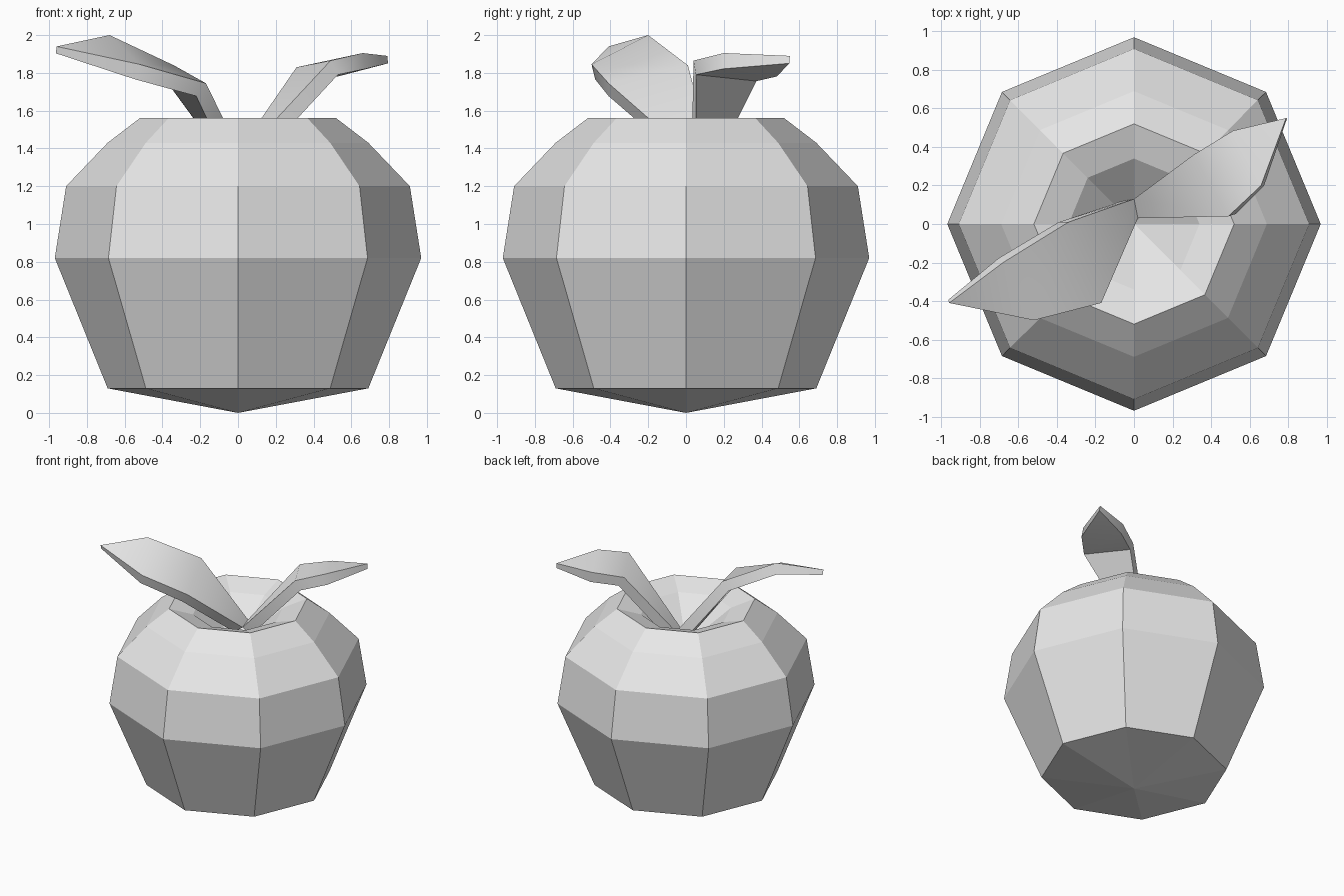
import bpy, bmesh, math
from mathutils import Vector

cube = bpy.data.objects.get("Cube")
if cube:
    bpy.data.objects.remove(cube)

grey = bpy.data.materials.new("plain grey")
grey.use_nodes = True
grey.diffuse_color = (0.8, 0.8, 0.8, 1)
grey.node_tree.nodes["Principled BSDF"].inputs["Base Color"].default_value = (0.8, 0.8, 0.8, 1)


def finish(bm, name):
    bmesh.ops.recalc_face_normals(bm, faces=bm.faces)
    mesh = bpy.data.meshes.new(name)
    bm.to_mesh(mesh)
    bm.free()
    mesh.materials.append(grey)
    obj = bpy.data.objects.new(name, mesh)
    bpy.context.collection.objects.link(obj)
    return obj


# Eight-sided fruit body, turned from a profile that folds into the stem pit
def make_body(profile, sides=8):
    bm = bmesh.new()
    bottom = bm.verts.new((0, 0, profile[0][1]))
    pit = bm.verts.new((0, 0, profile[-1][1]))
    rings = []
    for r, z in profile[1:-1]:
        angles = [math.tau * i / sides for i in range(sides)]
        rings.append([bm.verts.new((r * math.cos(a), r * math.sin(a), z)) for a in angles])
    for i in range(sides):
        j = (i + 1) % sides
        bm.faces.new((bottom, rings[0][j], rings[0][i]))
        for low, high in zip(rings, rings[1:]):
            bm.faces.new((low[i], low[j], high[j], high[i]))
        bm.faces.new((rings[-1][i], rings[-1][j], pit))
    return finish(bm, "fruit_body")


make_body([(0, 0), (0.69, 0.13), (0.97, 0.82), (0.91, 1.2), (0.69, 1.43),
           (0.52, 1.56), (0.34, 1.5), (0, 1.23)])


# Thick curved leaf: a strip between two edges, thickened downwards, thin at the tip
def make_leaf(name, edge_a, edge_b, tip):
    bm = bmesh.new()
    a = [bm.verts.new(p) for p in edge_a]
    b = [bm.verts.new(p) for p in edge_b]
    end = bm.verts.new(tip)
    for i in range(len(a) - 1):
        bm.faces.new((a[i], a[i + 1], b[i + 1], b[i]))
    bm.faces.new((a[-1], end, b[-1]))
    bmesh.ops.recalc_face_normals(bm, faces=bm.faces)
    bm.normal_update()
    if sum(f.normal.z for f in bm.faces) < 0:
        bmesh.ops.reverse_faces(bm, faces=bm.faces)
        bm.normal_update()
    top_faces = list(bm.faces)
    under = {}
    for v in list(bm.verts):
        depth = 0.04 if v is end else 0.085
        under[v] = (v.co - v.normal * depth)
    under = {v: bm.verts.new(co) for v, co in under.items()}
    for f in top_faces:
        bm.faces.new([under[v] for v in reversed(f.verts)])
    rim = a + [end] + b[::-1]
    for v, w in zip(rim, rim[1:] + rim[:1]):
        bm.faces.new((v, w, under[w], under[v]))
    leaf = finish(bm, name)
    bpy.ops.object.select_all(action='DESELECT')
    leaf.select_set(True)
    bpy.context.view_layer.objects.active = leaf
    bpy.ops.object.shade_smooth_by_angle(angle=math.radians(40))


make_leaf("right_leaf",
          [(0, 0.13, 1.38), (-0.34, 0.01, 1.84), (-0.68, -0.2, 2.0)],
          [(0.02, 0.03, 1.36), (-0.17, -0.41, 1.745), (-0.52, -0.5, 1.845)],
          (-0.96, -0.41, 1.94))
make_leaf("left_leaf",
          [(0, 0.13, 1.38), (0.31, 0.36, 1.83), (0.515, 0.485, 1.865)],
          [(0.02, 0.03, 1.36), (0.49, 0.04, 1.865), (0.66, 0.2, 1.905)],
          (0.79, 0.55, 1.89))
